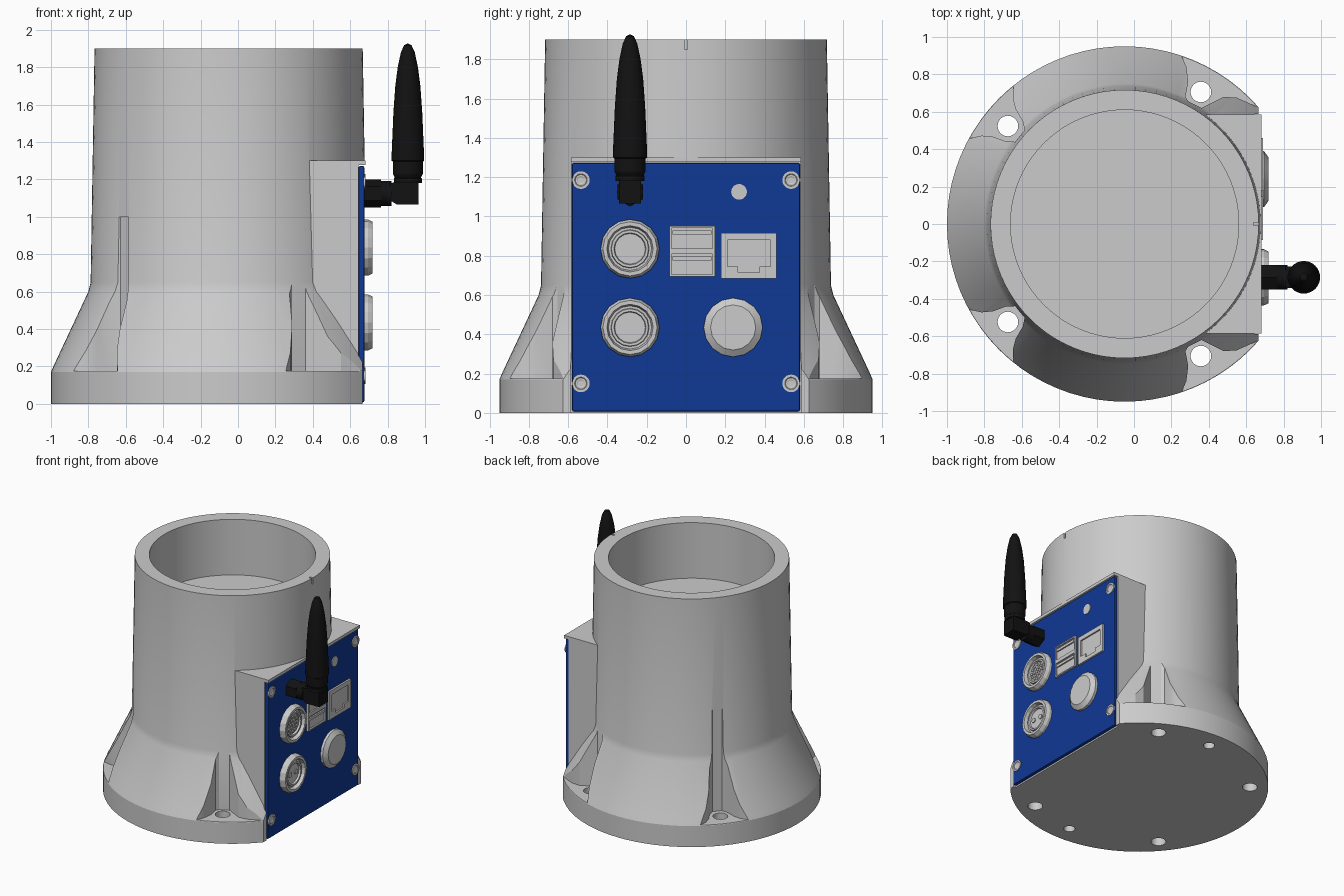
import bpy, bmesh, math
from mathutils import Matrix, Vector

if "Cube" in bpy.data.objects:
    bpy.data.objects.remove(bpy.data.objects["Cube"])

CX = -0.05                      # axis of the round housing
FACE = 0.675                    # front of the blue panel
ALONG_X = Matrix.Rotation(math.pi / 2, 4, 'Y')
ALONG_Y = Matrix.Rotation(math.pi / 2, 4, 'X')


def material(name, rgb):
    m = bpy.data.materials.new(name)
    m.diffuse_color = (*rgb, 1)
    m.use_nodes = True
    m.node_tree.nodes["Principled BSDF"].inputs["Base Color"].default_value = m.diffuse_color
    return m


BLUE = material("blue_paint", (0.005, 0.04, 0.3))
BLACK = material("black_rubber", (0.006, 0.006, 0.006))


def finish(bm, name, matrix=None, mat=None):
    if matrix is not None:
        bm.transform(matrix)
    bmesh.ops.recalc_face_normals(bm, faces=bm.faces[:])
    me = bpy.data.meshes.new(name)
    bm.to_mesh(me)
    bm.free()
    ob = bpy.data.objects.new(name, me)
    bpy.context.collection.objects.link(ob)
    if mat:
        me.materials.append(mat)
    return ob


def revolve(name, profile, loc, rot=None, segs=32, mat=None):
    bm = bmesh.new()
    vs = [bm.verts.new((r, 0, h)) for r, h in profile]
    es = [bm.edges.new(p) for p in zip(vs, vs[1:])]
    bmesh.ops.spin(bm, geom=vs + es, cent=(0, 0, 0), axis=(0, 0, 1),
                   angle=2 * math.pi, steps=segs, use_merge=True)
    bmesh.ops.remove_doubles(bm, verts=bm.verts[:], dist=1e-4)
    return finish(bm, name, Matrix.Translation(loc) @ (rot or Matrix()), mat)


def rod(name, r, a, b, loc, rot=None, segs=24, mat=None):
    return revolve(name, [(0, a), (r, a), (r, b), (0, b)], loc, rot, segs, mat)


def prism(name, pts, a, b, matrix=None, mat=None):
    bm = bmesh.new()
    f = bm.faces.new([bm.verts.new((x, y, a)) for x, y in pts])
    ex = bmesh.ops.extrude_face_region(bm, geom=[f])
    bmesh.ops.translate(bm, vec=(0, 0, b - a),
                        verts=[v for v in ex["geom"] if isinstance(v, bmesh.types.BMVert)])
    return finish(bm, name, matrix, mat)


def box(name, x, y, z, mat=None):
    return prism(name, [(x[0], y[0]), (x[1], y[0]), (x[1], y[1]), (x[0], y[1])], *z, mat=mat)


def activate(ob):
    bpy.ops.object.select_all(action='DESELECT')
    bpy.context.view_layer.objects.active = ob
    ob.select_set(True)


def boolean(ob, tool, op='DIFFERENCE'):
    m = ob.modifiers.new("bool", 'BOOLEAN')
    m.object, m.operation, m.solver = tool, op, 'EXACT'
    activate(ob)
    bpy.ops.object.modifier_apply(modifier=m.name)
    bpy.data.objects.remove(tool)


# Housing: turned tube on a flared base
housing = revolve("housing", [(0, 0), (0.95, 0), (0.95, 0.17), (0.935, 0.205), (0.75, 0.6),
                              (0.738, 0.65), (0.717, 1.9), (0.61, 1.9), (0.61, 1.45), (0, 1.45)],
                  (CX, 0, 0), segs=80)

# Bolt pockets in the flare, mirrored front to back
half = [(0.725, 0.035), (0.77, 0.07), (0.84, 0.095), (0.89, 0.13), (0.95, 0.21), (1.08, 0.38)]
turn = Matrix.Rotation(math.radians(140), 2)
rear = [turn @ Vector(p) + Vector((CX, 0))
        for p in half + [(x, -y) for x, y in reversed(half)]]
side = [(0.29, 0.655), (0.275, 0.68), (0.29, 0.76), (0.28, 0.84), (0.25, 0.91), (0.2, 1.05),
        (0.8, 1.05), (0.8, 0.58), (0.65, 0.63), (0.55, 0.675), (0.48, 0.68), (0.41, 0.645), (0.36, 0.62)]
for s in (1, -1):
    for pts in (rear, side):
        boolean(housing, prism("pocket_cutter", [(x, y * s) for x, y in pts], 0.175, 1.0))

# Connector box joined to the tube, with a recess for the panel under a small hood
boolean(housing, box("box_block", (0, 0.682), (-0.585, 0.585), (0.001, 1.3)), 'UNION')
boolean(housing, box("face_cutter", (0.665, 1.5), (-1, 1), (-0.1, 1.276)))
boolean(housing, box("recess_cutter", (0.645, 1.5), (-0.588, 0.588), (-0.1, 1.276)))

# Through holes, blind holes below and the index notch in the rim
for s in (1, -1):
    for deg in (60, 140):
        a = math.radians(deg)
        boolean(housing, rod("hole_cutter", 0.055, -0.1, 0.5,
                             (CX + 0.815 * math.cos(a), s * 0.815 * math.sin(a), 0)))
    boolean(housing, rod("blind_cutter", 0.042, -0.1, 0.1, (CX, s * 0.8, 0)))
boolean(housing, box("notch_cutter", (0.64, 0.8), (-0.008, 0.008), (1.85, 2)))

# Blue panel with countersunk corner screws
panel = box("panel", (0.645, FACE), (-0.58, 0.58), (0.008, 1.272), BLUE)
activate(panel)
bev = panel.modifiers.new("bevel", 'BEVEL')
bev.width, bev.segments = 0.008, 2
bpy.ops.object.modifier_apply(modifier="bevel")
for y in (-0.535, 0.535):
    for z in (0.15, 1.185):
        revolve("panel_screw", [(0, 0), (0.045, 0), (0.045, 0.008), (0.032, 0.008), (0.028, 0.004),
                                (0.02, 0.004), (0.016, 0.002), (0, 0.002)],
                (FACE - 0.001, y, z), ALONG_X, 24)
rod("status_light", 0.04, 0, 0.006, (FACE, 0.27, 1.125), ALONG_X)

# Round sockets with pins
socket = [(0, -0.01), (0.15, -0.01), (0.15, 0.02), (0.138, 0.045), (0.118, 0.045), (0.11, 0.015),
          (0.098, 0.015), (0.095, 0.03), (0.082, 0.03), (0.078, 0.015), (0, 0.015)]
rings = [(0.0, 1), (0.03, 6), (0.058, 12)]
for label, z in (("signal", 0.835), ("power", 0.435)):
    revolve(label + "_socket", socket, (FACE, -0.285, z), ALONG_X, 16)
    if label == "signal":
        pins = [(r * math.cos(k * 2 * math.pi / n), r * math.sin(k * 2 * math.pi / n), 0.011)
                for r, n in rings for k in range(n)]
    else:
        pins = [(-0.038, 0, 0.02), (0.038, 0, 0.02)]
    for py, pz, r in pins:
        rod(label + "_pin", r, 0.01, 0.022, (FACE, -0.285 + py, z + pz), ALONG_X, 10)

# Capped socket
revolve("socket_cap", [(0, -0.01), (0.15, -0.01), (0.15, 0.02), (0.115, 0.045), (0, 0.045)],
        (FACE, 0.24, 0.435), ALONG_X, 16)

# Double flat port
port = box("double_port", (0.66, 0.69), (-0.085, 0.147), (0.695, 0.952))
for z in (0.705, 0.838):
    boolean(port, box("port_cutter", (0.678, 0.8), (-0.073, 0.135), (z, z + 0.104)))
    box("port_tongue", (0.677, 0.689), (-0.068, 0.13), (z + 0.07, z + 0.09))

# Network jack with keyed opening
jack = box("network_jack", (0.66, 0.69), (0.178, 0.46), (0.685, 0.915))
key = [(0.21, 0.88), (0.21, 0.745), (0.265, 0.745), (0.265, 0.715), (0.375, 0.715),
       (0.375, 0.745), (0.43, 0.745), (0.43, 0.88)]
swap = Matrix(((0, 0, 1, 0), (1, 0, 0, 0), (0, 1, 0, 0), (0, 0, 0, 1)))   # (y, z, x) to world
boolean(jack, prism("jack_cutter", key, 0.678, 0.8, swap))

# Antenna: nut, barrel, elbow and tapered whip
AY, AZ, AX = -0.285, 1.125, 0.908
rod("antenna_nut", 0.075, 0, 0.09, (FACE, AY, AZ), ALONG_X, 6, BLACK)
rod("antenna_barrel", 0.066, 0.08, 0.145, (FACE, AY, AZ), ALONG_X, 24, BLACK)
elbow = [(0.81, 1.18), (0.81, 1.09), (0.85, 1.065), (0.965, 1.065), (0.965, 1.185), (0.85, 1.185)]
prism("antenna_elbow", elbow, -AY - 0.057, -AY + 0.057, ALONG_Y, BLACK)
revolve("antenna_whip", [(0, 1.18), (0.075, 1.18), (0.075, 1.205), (0.07, 1.21), (0.08, 1.23),
                         (0.08, 1.295), (0.087, 1.3), (0.087, 1.325), (0.083, 1.42), (0.077, 1.56),
                         (0.067, 1.7), (0.054, 1.8), (0.037, 1.88), (0.02, 1.917), (0, 1.927)],
        (AX, AY, 0), segs=32, mat=BLACK)

# Smooth round surfaces, keep hard edges
for ob in list(bpy.data.objects):
    activate(ob)
    bpy.ops.object.shade_smooth_by_angle(angle=math.radians(20))
